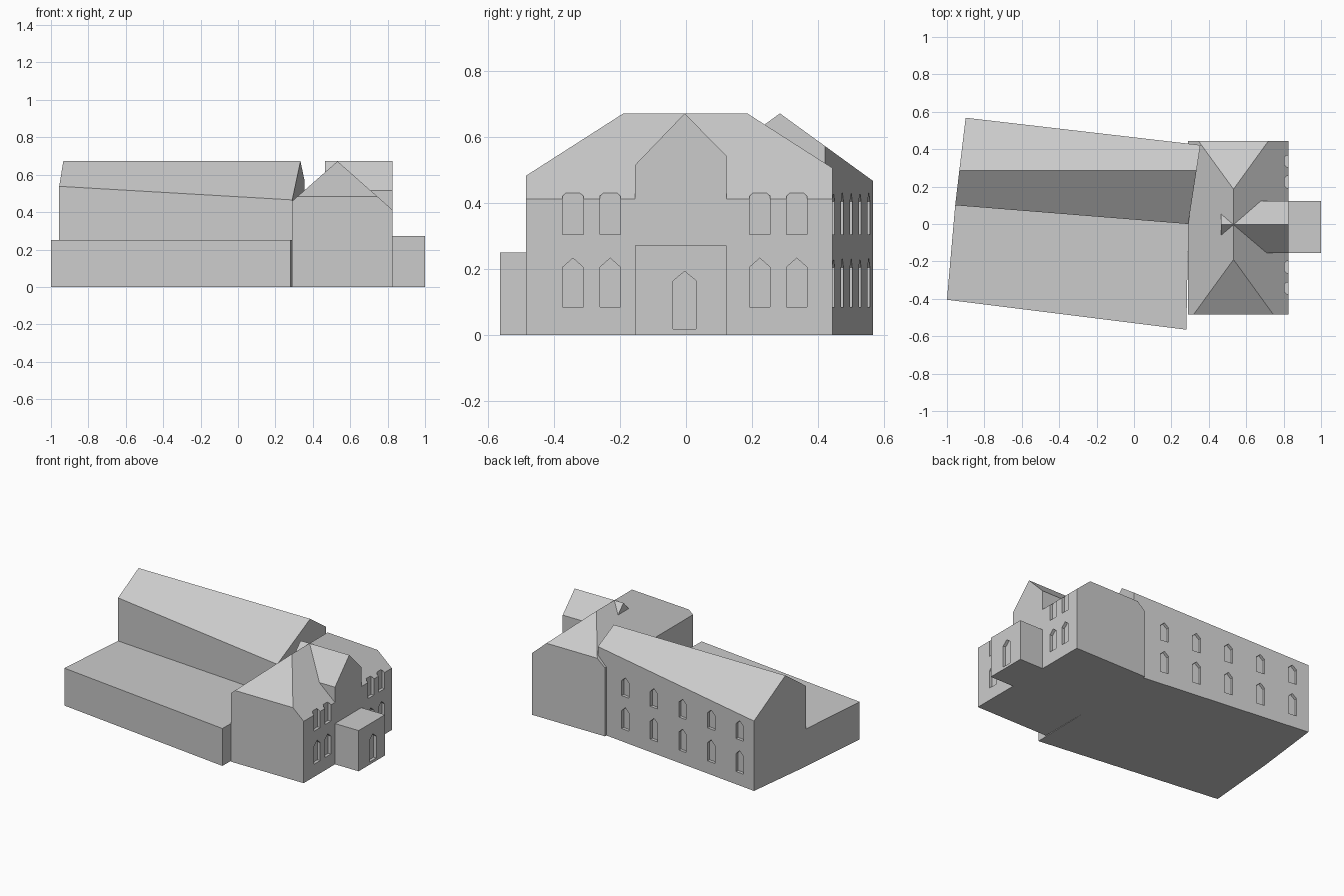
import bpy, bmesh
from mathutils import Vector

if "Cube" in bpy.data.objects:
    bpy.data.objects.remove(bpy.data.objects["Cube"])

stone = bpy.data.materials.new("light grey")
stone.diffuse_color = (0.6, 0.6, 0.6, 1)
stone.use_nodes = True
stone.node_tree.nodes["Principled BSDF"].inputs["Base Color"].default_value = stone.diffuse_color


def loft(bm, a, b):
    """Closed solid between two matching profiles."""
    va = [bm.verts.new(p) for p in a]
    vb = [bm.verts.new(p) for p in b]
    n = len(a)
    bm.faces.new(va)
    bm.faces.new(vb[::-1])
    for i in range(n):
        j = (i + 1) % n
        bm.faces.new((va[j], va[i], vb[i], vb[j]))


def finish(bm, name):
    bmesh.ops.recalc_face_normals(bm, faces=bm.faces[:])
    me = bpy.data.meshes.new(name)
    bm.to_mesh(me)
    bm.free()
    me.materials.append(stone)
    ob = bpy.data.objects.new(name, me)
    bpy.context.collection.objects.link(ob)
    return ob


def solid(name, a, b):
    bm = bmesh.new()
    loft(bm, a, b)
    return finish(bm, name)


def cut_openings(target, openings, normal, depth=0.02):
    """Recess pointed openings: (x, y, bottom, shoulder, peak, width)."""
    n = Vector(normal).normalized()
    t = Vector((-n.y, n.x, 0))
    bm = bmesh.new()
    for x, y, z0, z1, z2, w in openings:
        prof = [Vector((x, y, z)) + t * s for s, z in
                ((-w / 2, z0), (w / 2, z0), (w / 2, z1), (0, z2), (-w / 2, z1))]
        loft(bm, [p - n * depth for p in prof], [p + n * 0.03 for p in prof])
    cutter = finish(bm, "opening_cutter")
    cutter.hide_render = True
    mod = target.modifiers.new("openings", 'BOOLEAN')
    mod.operation = 'DIFFERENCE'
    mod.solver = 'EXACT'
    mod.object = cutter
    bpy.context.view_layer.objects.active = target
    bpy.ops.object.modifier_apply(modifier=mod.name)
    bpy.data.objects.remove(cutter)


# Long hall: skewed plan, level ridge, equal roof pitches
def roof_z(y):
    return 0.672 - 0.725 * abs(y - 0.285)


def hall_end(xs, ys):
    (xa, xr, xb), (ya, yb) = xs, ys
    return [(xa, ya, 0), (xa, ya, roof_z(ya)), (xr, 0.285, 0.672),
            (xb, yb, roof_z(yb)), (xb, yb, 0)]


hall = solid("long_hall", hall_end((-0.956, -0.934, -0.9), (0.1, 0.568)),
             hall_end((0.29, 0.334, 0.355), (0.0, 0.422)))
wall_slope = (0.422 - 0.568) / 1.255
rows = ((0.085, 0.205, 0.233), (0.305, 0.405, 0.432))
cut_openings(hall, [(x, 0.568 + wall_slope * (x + 0.9), *r, 0.06)
                    for x in (-0.785, -0.555, -0.325, -0.095, 0.135) for r in rows],
             (-wall_slope, 1, 0))

# Low flat-roofed side wing
plan = [(-1, -0.405), (0.28, -0.565), (0.29, 0.0), (-0.956, 0.1)]
solid("side_wing", [(x, y, 0) for x, y in plan], [(x, y, 0.25) for x, y in plan])

# Front block: gabled profile, both ends clipped by half hips
X0, X1, XR, Y0, Y1 = 0.288, 0.825, 0.532, -0.485, 0.445
prof = [(X0, 0), (X1, 0), (X1, 0.413), (XR, 0.672), (X0, 0.457)]
bm = bmesh.new()
loft(bm, [(x, Y0, z) for x, z in prof], [(x, Y1, z) for x, z in prof])
for y, side in ((-0.19, -1), (0.186, 1)):
    res = bmesh.ops.bisect_plane(bm, geom=bm.verts[:] + bm.edges[:] + bm.faces[:],
                                 plane_co=(0, y, 0.672), plane_no=(0, side * 0.64, 1),
                                 clear_outer=True)
    edges = [e for e in res["geom_cut"] if isinstance(e, bmesh.types.BMEdge)]
    bmesh.ops.holes_fill(bm, edges=edges)
block = finish(bm, "front_block")
cut_openings(block, [(X1, y, *r, 0.063)
                     for y in (-0.343, -0.23, 0.224, 0.336)
                     for r in ((0.085, 0.205, 0.233), (0.305, 0.421, 0.45))],
             (1, 0, 0))

# Central cross gable, its ridge running just past the main ridge
gable = [(-0.155, 0.413), (0.123, 0.413), (0.123, 0.543), (-0.004, 0.672), (-0.155, 0.515)]
solid("cross_gable", [(0.465, y, z) for y, z in gable], [(X1, y, z) for y, z in gable])

# Entrance porch with pointed doorway
porch_plan = [(X1, -0.155), (1, -0.155), (1, 0.123), (X1, 0.123)]
porch = solid("porch", [(x, y, 0) for x, y in porch_plan],
              [(x, y, 0.272) for x, y in porch_plan])
cut_openings(porch, [(1, -0.004, 0.018, 0.164, 0.193, 0.07)], (1, 0, 0))
